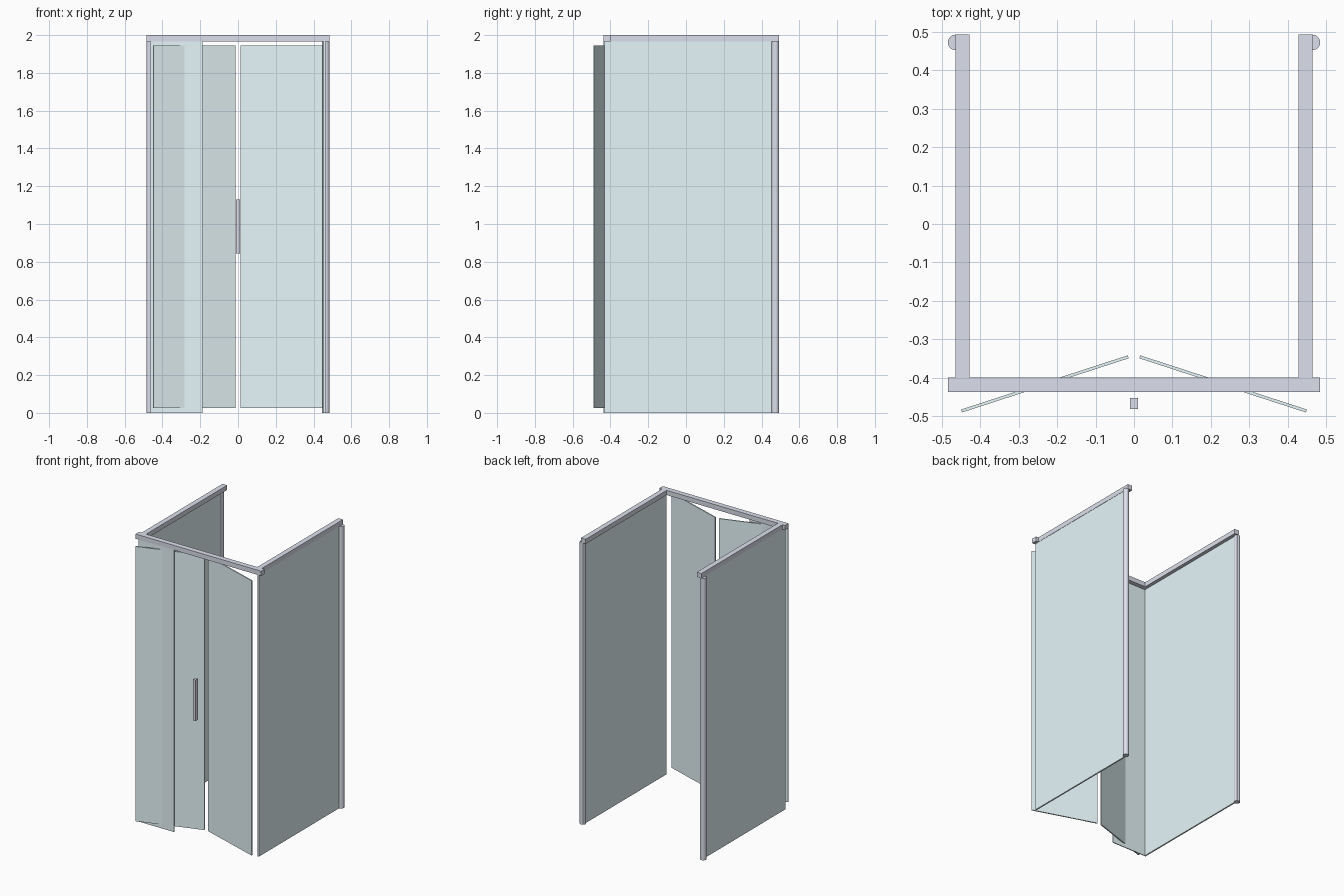
import bpy
import math

if "Cube" in bpy.data.objects:
    bpy.data.objects.remove(bpy.data.objects["Cube"])


def material(name, color):
    mat = bpy.data.materials.new(name)
    mat.diffuse_color = color
    mat.use_nodes = True
    mat.node_tree.nodes["Principled BSDF"].inputs["Base Color"].default_value = mat.diffuse_color
    return mat


glass = material("pale_glass", (0.80, 0.93, 0.96, 1))
metal = material("light_metal", (0.72, 0.74, 0.84, 1))


def box(name, x, y, z, mat):
    """Box from (min, max) ranges on each axis."""
    sx, sy, sz = [(r[1] - r[0]) / 2 for r in (x, y, z)]
    verts = [(i * sx, j * sy, k * sz) for k in (-1, 1)
             for i, j in ((-1, -1), (1, -1), (1, 1), (-1, 1))]
    faces = [(3, 2, 1, 0), (4, 5, 6, 7), (0, 1, 5, 4),
             (1, 2, 6, 5), (2, 3, 7, 6), (3, 0, 4, 7)]
    mesh = bpy.data.meshes.new(name)
    mesh.from_pydata(verts, [], faces)
    mesh.materials.append(mat)
    obj = bpy.data.objects.new(name, mesh)
    obj.location = [(r[0] + r[1]) / 2 for r in (x, y, z)]
    bpy.context.collection.objects.link(obj)
    return obj


# Top frame across the front
box("front_top_rail", (-0.485, 0.485), (-0.437, -0.40), (1.967, 2.0), metal)

# Fixed glass beside the entry, flush with the rail
box("fixed_front_panel", (-0.463, -0.188), (-0.437, -0.431), (0, 1.967), glass)

# Pull handle between the two doors
box("door_handle", (-0.01, 0.01), (-0.482, -0.453), (0.845, 1.13), metal)

for s, side in ((-1, "left"), (1, "right")):
    def xr(a, b):
        return tuple(sorted((s * a, s * b)))

    # Side glass and the rail that caps it
    box(side + "_side_panel", xr(0.453, 0.463), (-0.431, 0.49), (0, 1.967), glass)
    box(side + "_top_rail", xr(0.429, 0.465), (-0.40, 0.493), (1.967, 2.0), metal)

    # Round wall post at the rear
    bpy.ops.mesh.primitive_cylinder_add(vertices=32, radius=0.02, depth=1.967,
                                        location=(s * 0.465, 0.473, 0.9835))
    post = bpy.context.object
    post.name = side + "_wall_post"
    post.data.materials.append(metal)
    bpy.ops.object.shade_smooth_by_angle()

    # Pivoting door leaf, swung through the front line
    x0, y0, x1, y1 = 0.015, -0.346, 0.449, -0.487
    half = math.hypot(x1 - x0, y1 - y0) / 2
    door = box(side + "_door", (-half, half), (-0.004, 0.004), (0.027, 1.944), glass)
    door.location.x = s * (x0 + x1) / 2
    door.location.y = (y0 + y1) / 2
    door.rotation_euler.z = s * math.atan2(y1 - y0, x1 - x0)
